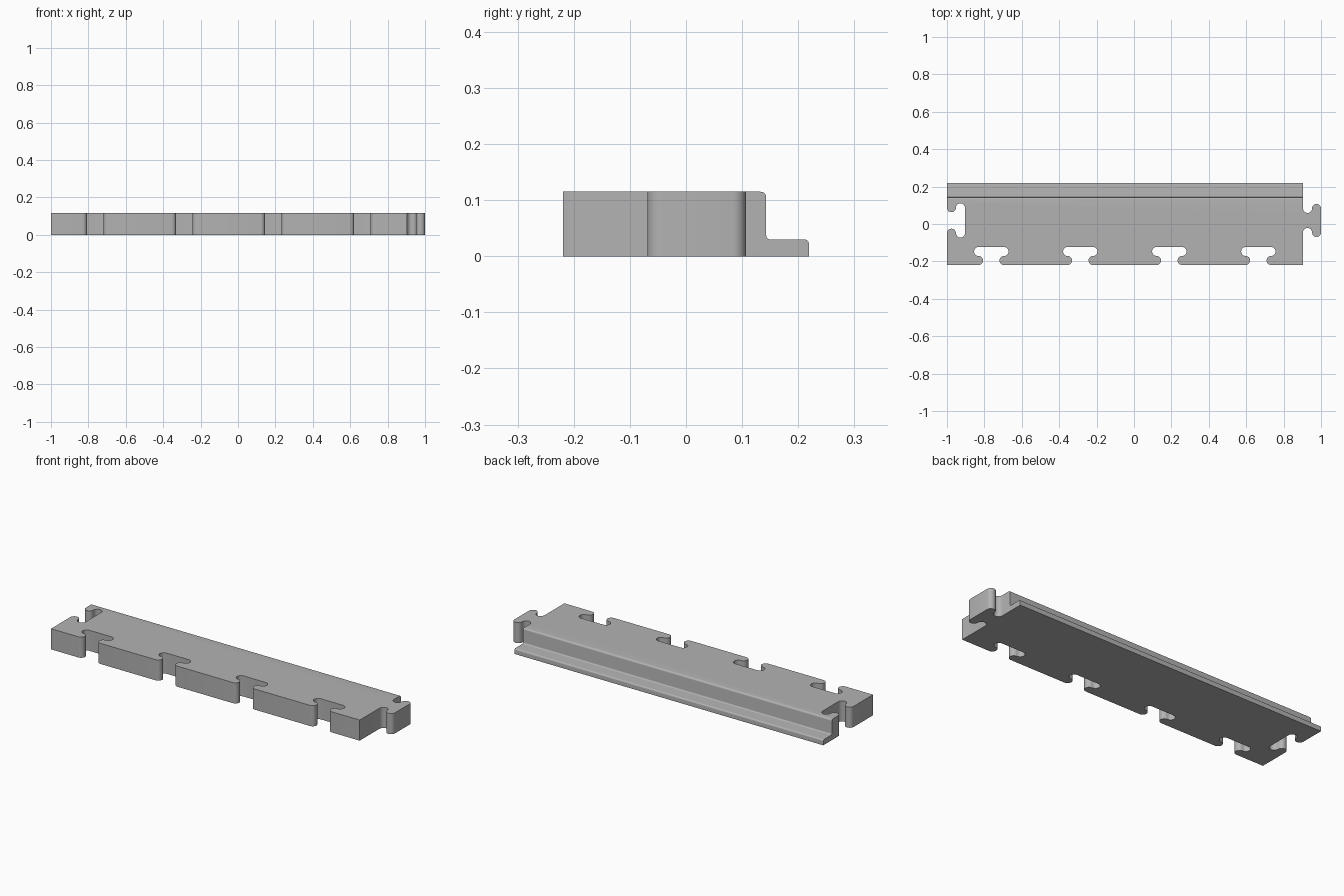
import bpy
import bmesh
from math import sin, cos, radians
from mathutils import Vector

cube = bpy.data.objects.get("Cube")
if cube:
    bpy.data.objects.remove(cube)

LEFT, RIGHT, HALF_DEPTH, HEIGHT = -1.0, 0.904, 0.219, 0.115
R = 0.024            # radius of the interlocking lobes
STEPS = 12

grey = bpy.data.materials.new("plain grey")
grey.use_nodes = True
colour = (0.45, 0.45, 0.45, 1)
grey.diffuse_color = colour
grey.node_tree.nodes["Principled BSDF"].inputs["Base Color"].default_value = colour


def arc(cx, cy, r, start, end, steps=STEPS):
    angles = [radians(start + (end - start) * i / steps) for i in range(steps + 1)]
    return [Vector((cx + r * cos(a), cy + r * sin(a))) for a in angles]


def connector(origin, along, inward, half):
    """T-shaped joint outline: a lip, a lobe, then the mirrored pair."""
    side = arc(-half, R, R, -90, 90) + arc(-half, 3 * R, R, 270, 90)[1:]
    shape = side + [Vector((-p.x, p.y)) for p in reversed(side)]
    return [Vector(origin) + Vector(along) * p.x + Vector(inward) * p.y for p in shape]


def prism(name, points, direction):
    """Extrude a closed loop of 3D points."""
    bm = bmesh.new()
    face = bm.faces.new([bm.verts.new(p) for p in points])
    result = bmesh.ops.extrude_face_region(bm, geom=[face])
    verts = [v for v in result["geom"] if isinstance(v, bmesh.types.BMVert)]
    bmesh.ops.translate(bm, verts=verts, vec=direction)
    bmesh.ops.recalc_face_normals(bm, faces=bm.faces)
    mesh = bpy.data.meshes.new(name)
    bm.to_mesh(mesh)
    bm.free()
    mesh.materials.append(grey)
    obj = bpy.data.objects.new(name, mesh)
    bpy.context.collection.objects.link(obj)
    return obj


# Plate outline: four front sockets, right tab, left socket
outline = [Vector((LEFT, -HALF_DEPTH))]
for i in range(4):
    outline += connector((-0.763 + 0.476 * i, -HALF_DEPTH), (1, 0), (0, 1), 0.068)
outline.append(Vector((RIGHT, -HALF_DEPTH)))
outline += connector((RIGHT, 0.019), (0, 1), (1, 0), 0.064)
outline += [Vector((RIGHT, HALF_DEPTH)), Vector((LEFT, HALF_DEPTH))]
outline += connector((LEFT, 0.019), (0, -1), (1, 0), 0.068)
plate = prism("edge_plate", [(p.x, p.y, 0) for p in outline], (0, 0, HEIGHT))

# Rebate along the back: rounded top edge, filleted step, rounded ledge edge
WALL, LEDGE = 0.143, 0.03
profile = [Vector((WALL - 0.01, 0.2))]
profile += arc(WALL - 0.01, HEIGHT - 0.01, 0.01, 90, 0, 6)
profile += arc(WALL + 0.007, LEDGE + 0.007, 0.007, 180, 270, 6)
profile += arc(HALF_DEPTH - 0.008, LEDGE - 0.008, 0.008, 90, 0, 6)
profile += [Vector((0.3, LEDGE - 0.008)), Vector((0.3, 0.2))]
cutter = prism("rebate_cutter", [(-1.2, p.x, p.y) for p in profile], (2.4, 0, 0))
cutter.hide_render = True

cut = plate.modifiers.new("rebate", "BOOLEAN")
cut.object = cutter
cut.operation = "DIFFERENCE"
cut.solver = "EXACT"
bpy.ops.object.select_all(action="DESELECT")
plate.select_set(True)
bpy.context.view_layer.objects.active = plate
bpy.ops.object.modifier_apply(modifier=cut.name)
bpy.data.objects.remove(cutter)
bpy.ops.object.shade_smooth_by_angle(angle=radians(30))
